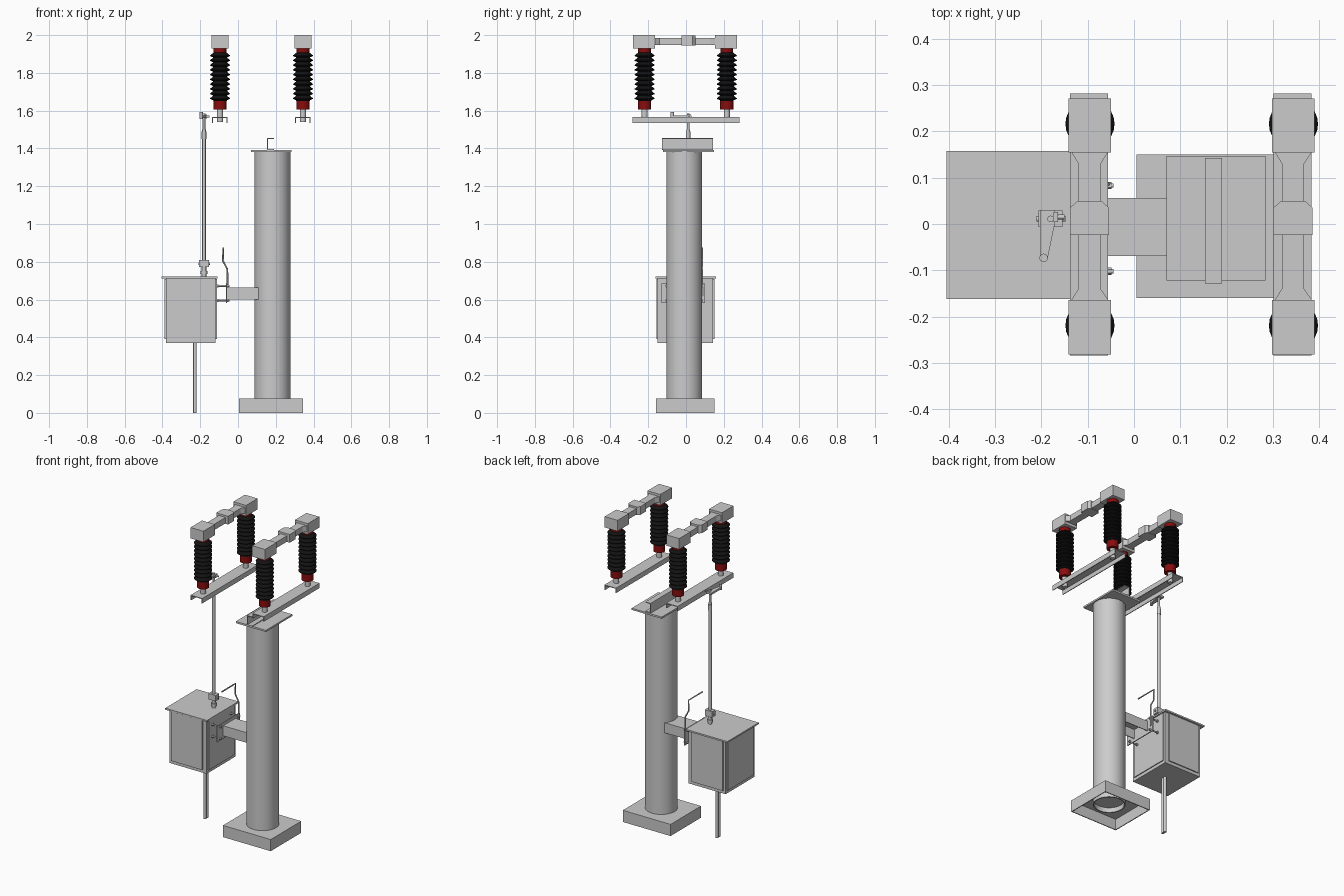
import bpy, bmesh, math
from mathutils import Vector

if "Cube" in bpy.data.objects:
    bpy.data.objects.remove(bpy.data.objects["Cube"])


def material(name, colour):
    m = bpy.data.materials.new(name)
    m.diffuse_color = colour
    m.use_nodes = True
    m.node_tree.nodes["Principled BSDF"].inputs["Base Color"].default_value = m.diffuse_color
    return m


RED = material("red_paint", (0.25, 0.004, 0.004, 1))
BLACK = material("black_rubber", (0.006, 0.006, 0.006, 1))


def finish(name, bm, mat=None, smooth=False):
    bmesh.ops.remove_doubles(bm, verts=bm.verts, dist=1e-5)
    bmesh.ops.recalc_face_normals(bm, faces=bm.faces)
    me = bpy.data.meshes.new(name)
    bm.to_mesh(me)
    bm.free()
    ob = bpy.data.objects.new(name, me)
    bpy.context.collection.objects.link(ob)
    if mat:
        me.materials.append(mat)
    if smooth:
        bpy.ops.object.select_all(action='DESELECT')
        ob.select_set(True)
        bpy.context.view_layer.objects.active = ob
        bpy.ops.object.shade_smooth_by_angle(angle=math.radians(35))
    return ob


def prism(name, pts, axis, a, b):
    """Extrude a 2D outline along an axis from a to b."""
    place = {'x': lambda u, v, w: (w, u, v),
             'y': lambda u, v, w: (u, w, v),
             'z': lambda u, v, w: (u, v, w)}[axis]
    bm = bmesh.new()
    lo = [bm.verts.new(place(u, v, a)) for u, v in pts]
    hi = [bm.verts.new(place(u, v, b)) for u, v in pts]
    bm.faces.new(lo)
    bm.faces.new(hi)
    n = len(pts)
    for i in range(n):
        j = (i + 1) % n
        bm.faces.new((lo[i], lo[j], hi[j], hi[i]))
    return finish(name, bm)


def box(name, x0, x1, y0, y1, z0, z1):
    return prism(name, [(x0, y0), (x1, y0), (x1, y1), (x0, y1)], 'z', z0, z1)


def lathe(name, x, y, profile, mat=None, segs=24):
    """Spin an (r, z) profile around a vertical axis."""
    bm = bmesh.new()
    vs = [bm.verts.new((x + r, y, z)) for r, z in profile]
    es = [bm.edges.new(p) for p in zip(vs, vs[1:])]
    bmesh.ops.spin(bm, geom=vs + es, cent=(x, y, 0), axis=(0, 0, 1),
                   angle=math.tau, steps=segs, use_duplicate=False)
    return finish(name, bm, mat, True)


def cyl(name, x, y, r, z0, z1, mat=None, segs=24):
    return lathe(name, x, y, [(0, z0), (r, z0), (r, z1), (0, z1)], mat, segs)


def rod_x(name, x0, x1, y, z, r, segs=12):
    pts = [(y + r * math.cos(math.tau * i / segs), z + r * math.sin(math.tau * i / segs))
           for i in range(segs)]
    return prism(name, pts, 'x', x0, x1)


def down_channel(u0, u1, z0, z1, t):
    """Cross-section of a channel that is open below."""
    return [(u0, z0), (u0, z1), (u1, z1), (u1, z0), (u1 - t, z0),
            (u1 - t, z1 - t), (u0 + t, z1 - t), (u0 + t, z0)]


# Hollow base, open below
bm = bmesh.new()
bmesh.ops.create_cube(bm, size=1)
for v in bm.verts:
    v.co = Vector((0.175 + v.co.x * 0.34, -0.005 + v.co.y * 0.31, 0.0375 + v.co.z * 0.075))
bmesh.ops.delete(bm, geom=[f for f in bm.faces if f.normal.z < -0.5], context='FACES_ONLY')
base = finish("base", bm)
mod = base.modifiers.new("wall", 'SOLIDIFY')
mod.thickness = 0.008

# Pole tube, top plate and channel on top
PX, PY = 0.182, -0.009
lathe("pole", PX, PY, [(0, 1.37), (0.088, 1.37), (0.088, 0.04), (0.095, 0.04),
                       (0.095, 1.382), (0, 1.382)], segs=48)
box("pole_top_plate", 0.07, 0.284, -0.122, 0.147, 1.38, 1.391)
prism("pole_top_channel", [(0.153, 1.391), (0.19, 1.391), (0.19, 1.396), (0.158, 1.396),
                           (0.158, 1.45), (0.19, 1.45), (0.19, 1.455), (0.153, 1.455)],
      'y', -0.128, 0.142)

# Two insulator pairs
shed = [(0, 1.65), (0.036, 1.65)]
N, Z0, Z1 = 10, 1.655, 1.907
pitch = (Z1 - Z0) / N
for i in range(N):
    z = Z0 + i * pitch
    shed += [(0.036, z), (0.053, z + pitch * 0.3), (0.053, z + pitch * 0.42), (0.038, z + pitch * 0.9)]
shed += [(0.034, Z1), (0, Z1)]

for tag, cx in (("left", -0.095), ("right", 0.344)):
    prism(tag + "_support_beam", down_channel(cx - 0.043, cx + 0.039, 1.535, 1.567, 0.005),
          'y', -0.284, 0.282)
    for side, y in (("front", -0.219), ("back", 0.216)):
        p = f"{tag}_{side}_"
        cyl(p + "insulator_stud", cx, y, 0.016, 1.54, 1.61)
        cyl(p + "lower_red_collar", cx, y, 0.035, 1.606, 1.652, RED)
        lathe(p + "insulator", cx, y, shed, BLACK)
        cyl(p + "upper_red_collar", cx, y, 0.034, 1.905, 1.932, RED)
        box(p + "terminal_block", cx - 0.046, cx + 0.045, y - 0.062, y + 0.055, 1.93, 2.0)
    # Contact arms with tapered ends, meeting in a chamfered clamp
    for side, y0, y1, y2 in (("front", -0.17, -0.14, -0.02), ("back", 0.162, 0.13, 0.03)):
        prism(f"{tag}_{side}_contact_arm",
              [(cx - 0.044, y0), (cx + 0.044, y0), (cx + 0.023, y1), (cx + 0.023, y2),
               (cx - 0.025, y2), (cx - 0.025, y1)], 'z', 1.947, 1.985)
    prism(tag + "_contact_clamp",
          [(cx - 0.043, -0.024), (cx + 0.041, -0.024), (cx + 0.041, 0.035), (cx + 0.025, 0.05),
           (cx - 0.027, 0.05), (cx - 0.043, 0.035)], 'z', 1.944, 1.997)

# Mechanism cabinet: body, roof and raised panels on four sides
box("cabinet_body", -0.382, -0.118, -0.15, 0.143, 0.37, 0.712)
box("cabinet_roof", -0.405, -0.108, -0.162, 0.158, 0.711, 0.721)
box("cabinet_front_door", -0.366, -0.145, -0.157, -0.15, 0.39, 0.708)
box("cabinet_back_door", -0.366, -0.145, 0.143, 0.15, 0.39, 0.708)
box("cabinet_left_panel", -0.388, -0.382, -0.135, 0.128, 0.39, 0.708)
box("cabinet_right_panel", -0.118, -0.112, -0.135, 0.128, 0.39, 0.708)

# Cable conduits below the cabinet
for i, y in enumerate((-0.01, 0.01)):
    cyl(f"cable_conduit_{i + 1}", -0.228, y, 0.009, 0, 0.372, segs=12)

# Bracket arm from the pole, clamp plate and bolts
prism("bracket_arm", down_channel(-0.069, 0.056, 0.6, 0.665, 0.005), 'x', -0.058, 0.115)
box("bracket_plate", -0.063, -0.057, -0.13, 0.1, 0.582, 0.684)
for y in (-0.102, 0.083):
    for z in (0.595, 0.672):
        rod_x("bracket_bolt", -0.115, -0.044, y, z, 0.0045)
        rod_x("bracket_nut", -0.057, -0.049, y, z, 0.008, 6)
        rod_x("cabinet_nut", -0.112, -0.102, y, z, 0.008, 6)

# Hand crank hung on the bracket plate
cu = bpy.data.curves.new("hand_crank", 'CURVE')
cu.dimensions = '3D'
cu.bevel_depth = 0.0045
cu.bevel_resolution = 1
cu.use_fill_caps = True
path = [(-0.056, 0.086, 0.62), (-0.056, 0.086, 0.76), (-0.08, 0.086, 0.805),
        (-0.078, 0.086, 0.872), (-0.078, -0.055, 0.872)]
sp = cu.splines.new('POLY')
sp.points.add(len(path) - 1)
for p, co in zip(sp.points, path):
    p.co = (*co, 1)
bpy.context.collection.objects.link(bpy.data.objects.new("hand_crank", cu))

# Vertical drive rod with couplings
RX, RY = -0.18, 0.011
cyl("output_shaft", RX, RY, 0.012, 0.72, 0.775, segs=16)
cyl("output_collar", RX, RY, 0.018, 0.735, 0.75, segs=16)
box("lower_coupling", RX - 0.026, RX + 0.026, RY - 0.018, RY + 0.018, 0.772, 0.81)
rod_x("coupling_bolt", RX - 0.03, RX + 0.032, RY, 0.79, 0.006)
cyl("drive_rod", RX, RY, 0.0095, 0.8, 1.5, segs=16)
cyl("drive_rod_sleeve", RX, RY, 0.012, 1.45, 1.49, segs=16)
cyl("drive_rod_tip", RX, RY, 0.007, 1.49, 1.585, segs=16)

# Tapered lever at the rod top with pin and clamp bolt
prism("drive_lever", [(-0.203, 0.03), (-0.172, 0.03), (-0.17, 0.005), (-0.187, -0.078),
                      (-0.203, -0.078)], 'z', 1.562, 1.574)
cyl("lever_pin", -0.195, -0.073, 0.009, 1.555, 1.592, segs=16)
box("lever_clamp", -0.174, -0.164, 0.004, 0.026, 1.558, 1.58)
rod_x("lever_clamp_bolt", -0.175, -0.15, 0.015, 1.569, 0.005)
